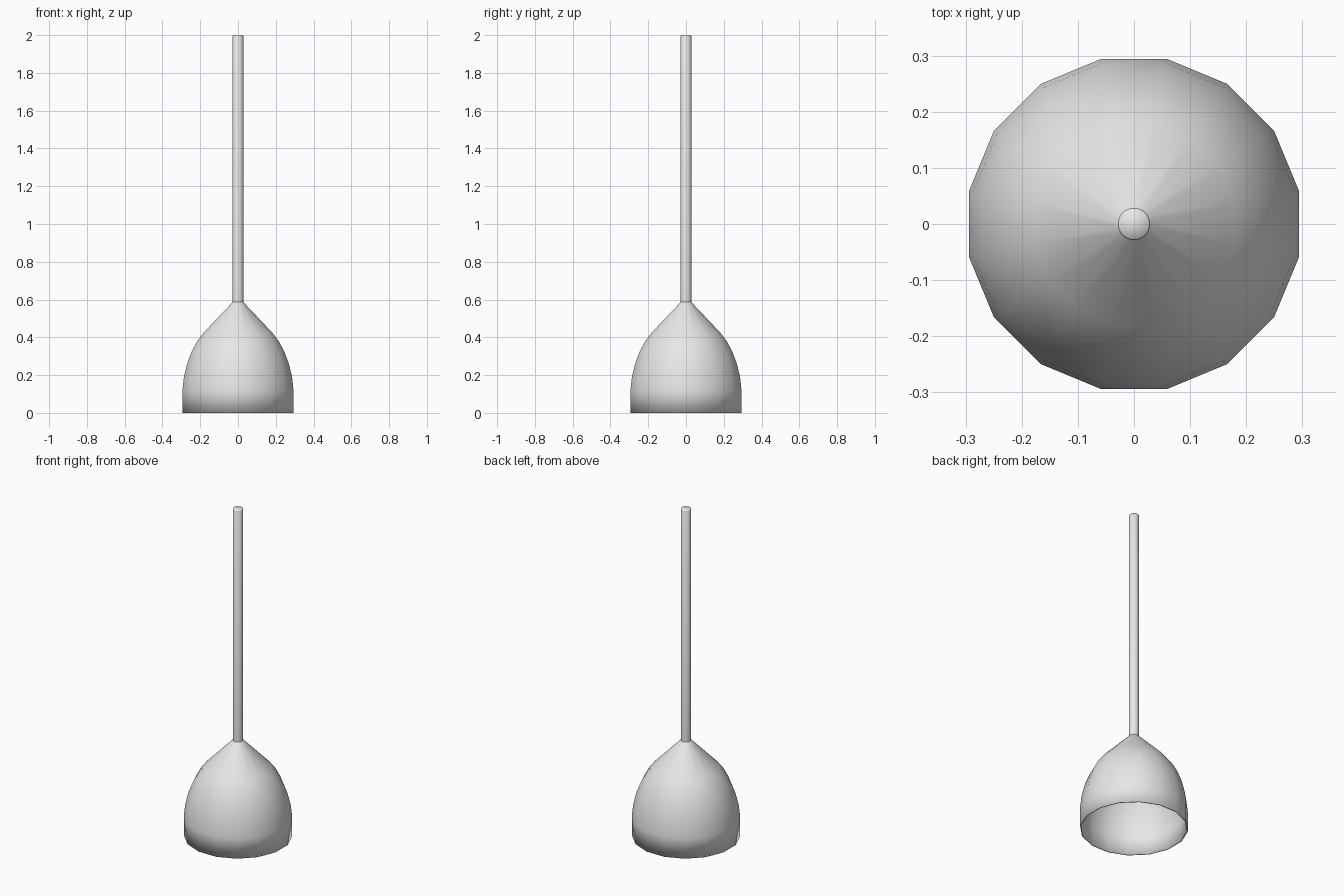
import bpy, bmesh
from math import cos, sin, pi

cube = bpy.data.objects.get("Cube")
if cube:
    bpy.data.objects.remove(cube, do_unlink=True)

grey = bpy.data.materials.new("light_grey")
grey.use_nodes = True
grey.diffuse_color = (0.8, 0.8, 0.8, 1)
grey.node_tree.nodes["Principled BSDF"].inputs["Base Color"].default_value = (0.8, 0.8, 0.8, 1)

SIDES = 16


def lathe(name, profile, cap_top=False):
    """Spin a (radius, height) profile, listed bottom to top, with flats on the axes."""
    bm = bmesh.new()
    angles = [2 * pi * (i + 0.5) / SIDES for i in range(SIDES)]
    rings = [[bm.verts.new((r * cos(a), r * sin(a), z)) for a in angles]
             for r, z in profile]
    for low, high in zip(rings, rings[1:]):
        for i in range(SIDES):
            j = (i + 1) % SIDES
            bm.faces.new((low[i], low[j], high[j], high[i]))
    if cap_top:
        bm.faces.new(rings[-1])
    for face in bm.faces:
        face.smooth = True
    mesh = bpy.data.meshes.new(name)
    bm.to_mesh(mesh)
    bm.free()
    mesh.materials.append(grey)
    obj = bpy.data.objects.new(name, mesh)
    bpy.context.collection.objects.link(obj)
    return obj


# Bell-shaped shade: straight skirt, rounded shoulder, conical neck, open below
shade = lathe("lamp_shade", [
    (0.30, 0), (0.30, 0.12), (0.292, 0.19), (0.275, 0.26), (0.25, 0.325),
    (0.22, 0.38), (0.185, 0.425), (0.03, 0.585), (0.01, 0.605)])
wall = shade.modifiers.new("thin_wall", "SOLIDIFY")
wall.thickness = 0.006
wall.offset = -1

# Hanging rod, rising from the neck
lathe("hanging_rod", [(0.029, 0.575), (0.029, 1.995), (0.026, 2.0)], cap_top=True)
